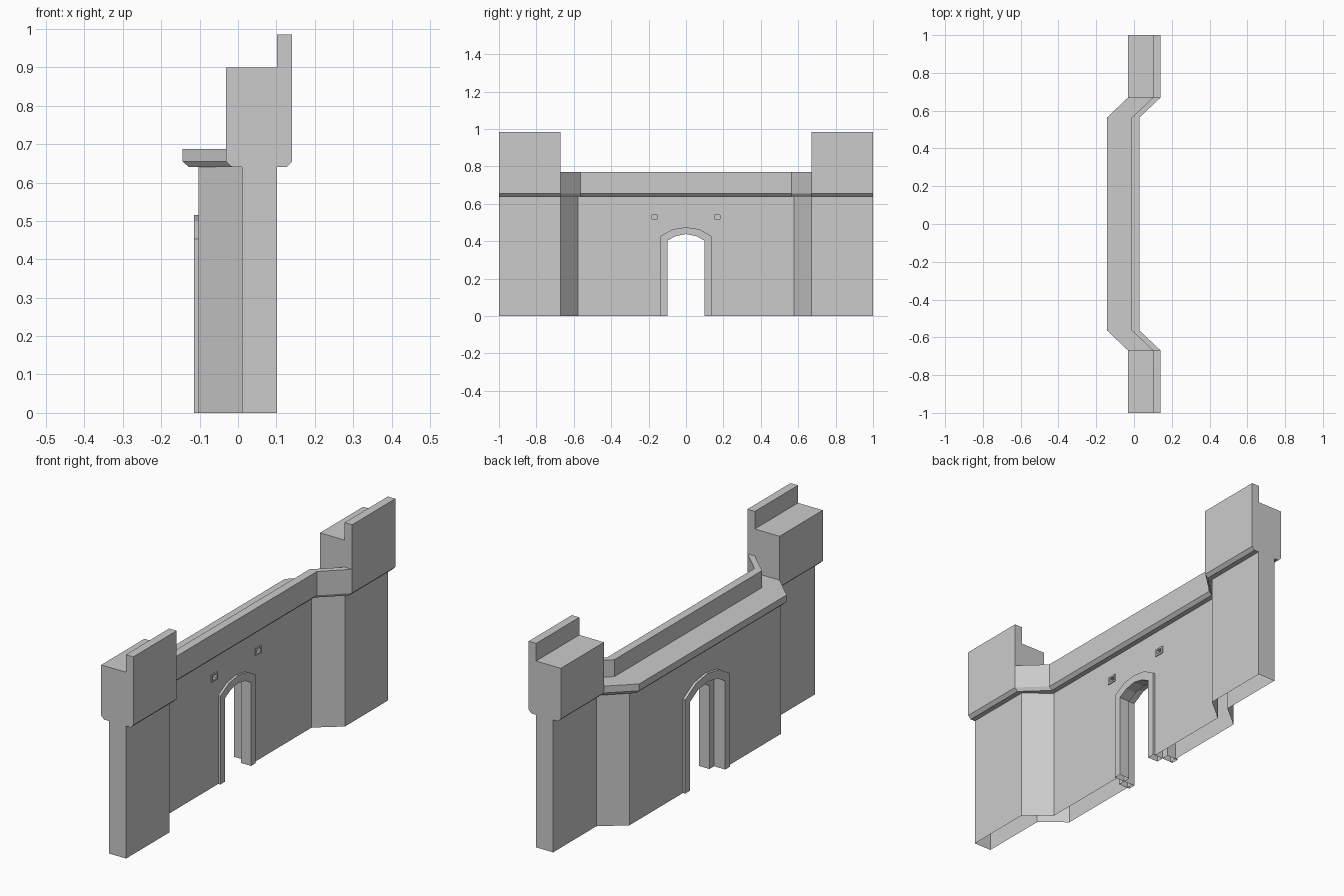
import bpy, bmesh

if "Cube" in bpy.data.objects:
    bpy.data.objects.remove(bpy.data.objects["Cube"])

SHIFT = -0.113   # how far the gate section sits back from the towers


def finish(name, bm, open_base=False):
    bmesh.ops.recalc_face_normals(bm, faces=bm.faces)
    if open_base:
        drop_base(bm)
    me = bpy.data.meshes.new(name)
    bm.to_mesh(me)
    bm.free()
    ob = bpy.data.objects.new(name, me)
    bpy.context.collection.objects.link(ob)
    return ob


def drop_base(bm):
    base = [f for f in bm.faces if all(v.co.z < 1e-4 for v in f.verts)]
    bmesh.ops.delete(bm, geom=base, context='FACES_ONLY')


def sweep(name, section, stations):
    """Loft an (x, z) section along (y, x offset) stations."""
    bm = bmesh.new()
    rings = [[bm.verts.new((x + dx, y, z)) for x, z in section] for y, dx in stations]
    n = len(section)
    for a, b in zip(rings, rings[1:]):
        for i in range(n):
            j = (i + 1) % n
            bm.faces.new((a[i], a[j], b[j], b[i]))
    bm.faces.new(rings[0])
    bm.faces.new(rings[-1])
    return finish(name, bm)


def prism(name, outline, x0, x1, open_base=False):
    """Extrude a (y, z) outline along x."""
    bm = bmesh.new()
    face = bm.faces.new([bm.verts.new((x0, y, z)) for y, z in outline])
    geo = bmesh.ops.extrude_face_region(bm, geom=[face])['geom']
    bmesh.ops.translate(bm, vec=(x1 - x0, 0, 0),
                        verts=[g for g in geo if isinstance(g, bmesh.types.BMVert)])
    return finish(name, bm, open_base)


def arch(half, spring, shoulder, crown, base=0.0):
    right = [(half, base), (half, spring), (half * 0.53, shoulder)]
    return right + [(0, crown)] + [(-y, z) for y, z in reversed(right)]


def rect(cy, cz, w, h):
    return [(cy - w, cz - h), (cy + w, cz - h), (cy + w, cz + h), (cy - w, cz + h)]


def cut(ob, cutter):
    mod = ob.modifiers.new('cut', 'BOOLEAN')
    mod.operation = 'DIFFERENCE'
    mod.solver = 'EXACT'
    mod.object = cutter
    bpy.context.view_layer.objects.active = ob
    bpy.ops.object.modifier_apply(modifier=mod.name)
    bpy.data.objects.remove(cutter, do_unlink=True)


# lower wall with its set-back gate section
wall = sweep('lower_wall', [(0.01, 0), (0.102, 0), (0.102, 0.64), (0.01, 0.64)],
             [(-1, 0), (-0.67, 0), (-0.578, SHIFT), (0.578, SHIFT), (0.67, 0), (1, 0)])

# gate opening
front_outer = (0.135, 0.428, 0.464, 0.475)
front_inner = (0.10, 0.403, 0.428, 0.438)
back_outer = (0.17, 0.453, 0.50, 0.515)
cut(wall, prism('gate_cutter', arch(*front_outer, base=-0.1), -0.3, 0.3))

# small windows: pocket in the wall and a raised rim
for side in (-1, 1):
    y, z = 0.167 * side, 0.53
    cut(wall, prism('window_cutter', rect(y, z, 0.014, 0.010), -0.035, 0.1))
    rim = prism('window_rim', rect(y, z, 0.023, 0.018), -0.015, -0.006)
    cut(rim, prism('rim_cutter', rect(y, z, 0.014, 0.010), -0.1, 0.1))

# the wall is open underneath
bm = bmesh.new()
bm.from_mesh(wall.data)
drop_base(bm)
bm.to_mesh(wall.data)
bm.free()

# arch surrounds: narrow one in front, wider one behind
for name, outer, inner, x0, x1 in (
        ('front_arch_surround', front_outer, front_inner, -0.055, 0.0),
        ('back_arch_surround', back_outer, front_outer, -0.115, -0.055)):
    prism(name, arch(*outer) + arch(*inner)[::-1], x0, x1, open_base=True)


# overhanging parapets
def parapet(floor, top):
    return [(-0.015, 0.64), (0.126, 0.64), (0.141, 0.655), (0.141, top),
            (0.101, top), (0.101, floor), (-0.031, floor), (-0.031, 0.655)]


sweep('gate_parapet', parapet(0.688, 0.77),
      [(-0.67, 0), (-0.563, SHIFT), (0.563, SHIFT), (0.67, 0)])
for side, name in ((-1, 'left_tower_top'), (1, 'right_tower_top')):
    sweep(name, parapet(0.90, 0.985), [(0.67 * side, 0), (side, 0)])
